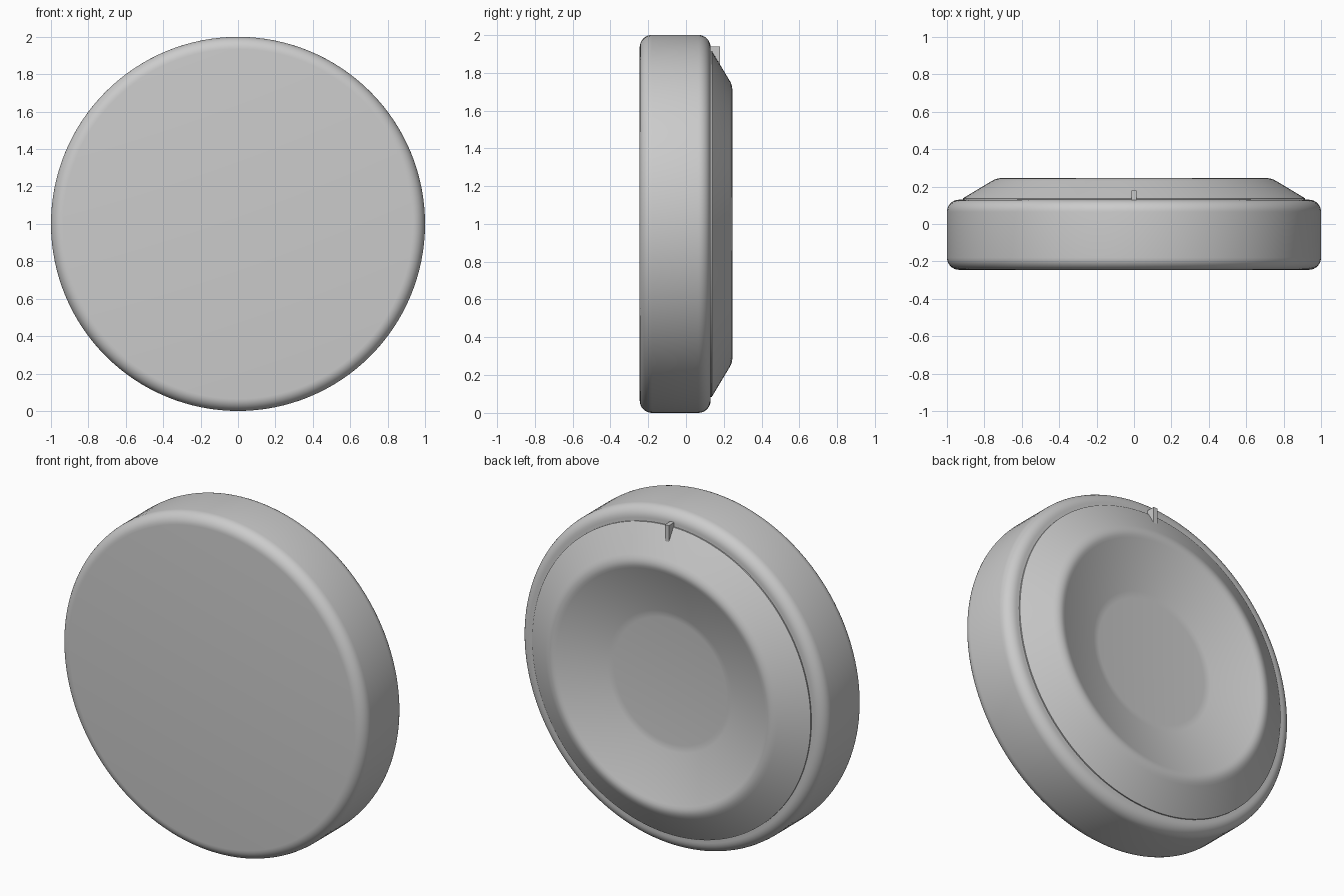
import bpy, bmesh, math
from mathutils import Matrix, Vector

if "Cube" in bpy.data.objects:
    bpy.data.objects.remove(bpy.data.objects["Cube"], do_unlink=True)

grey = bpy.data.materials.new("plain grey")
grey.use_nodes = True
COLOUR = (0.6, 0.6, 0.6, 1)
grey.diffuse_color = COLOUR
grey.node_tree.nodes["Principled BSDF"].inputs["Base Color"].default_value = COLOUR


def add_object(name, bm):
    bmesh.ops.recalc_face_normals(bm, faces=bm.faces[:])
    mesh = bpy.data.meshes.new(name)
    bm.to_mesh(mesh)
    bm.free()
    mesh.materials.append(grey)
    obj = bpy.data.objects.new(name, mesh)
    bpy.context.collection.objects.link(obj)
    return obj


def arc(r, y, radius, start, end, steps=8):
    """Points of a rounded corner, as (radius, y) pairs."""
    angles = [math.radians(start + (end - start) * i / steps) for i in range(steps + 1)]
    return [(r + radius * math.cos(a), y + radius * math.sin(a)) for a in angles]


def turned(name, profile, segments=128):
    """Revolve a (radius, y) profile about the front-to-back axis at z = 1."""
    bm = bmesh.new()
    verts = [bm.verts.new((0, y, 1 + r)) for r, y in profile]
    edges = [bm.edges.new(pair) for pair in zip(verts, verts[1:])]
    bmesh.ops.spin(bm, geom=verts + edges, cent=(0, 0, 1), axis=(0, 1, 0),
                   angle=math.tau, steps=segments)
    bmesh.ops.remove_doubles(bm, verts=bm.verts[:], dist=0.0001)
    obj = add_object(name, bm)
    bpy.ops.object.select_all(action='DESELECT')
    obj.select_set(True)
    bpy.context.view_layer.objects.active = obj
    bpy.ops.object.shade_smooth_by_angle(angle=math.radians(30))
    return obj


# Thick round body with rounded rims
FRONT, BACK, ROUND = -0.245, 0.13, 0.065
turned("body", [(0, FRONT)]
       + arc(1 - ROUND, FRONT + ROUND, ROUND, -90, 0)
       + arc(1 - ROUND, BACK - ROUND, ROUND, 0, 90)
       + [(0, BACK)])

# Raised conical ring on the back with a dished centre
turned("dished_back", [(0.9, 0.12), (0.915, 0.12), (0.915, 0.137),
                       (0.76, 0.23), (0.745, 0.238), (0.73, 0.243), (0.715, 0.245),
                       (0.7, 0.243), (0.685, 0.238), (0.67, 0.232),
                       (0.41, 0.151), (0.39, 0.147), (0.37, 0.145), (0, 0.145)])

# Small index tab at the top of the ring
bm = bmesh.new()
bmesh.ops.create_cube(bm, size=1, matrix=Matrix.Translation(Vector((0, 0.09, 1.885)))
                      @ Matrix.Diagonal((0.026, 0.18, 0.11, 1)))
add_object("index_tab", bm)
